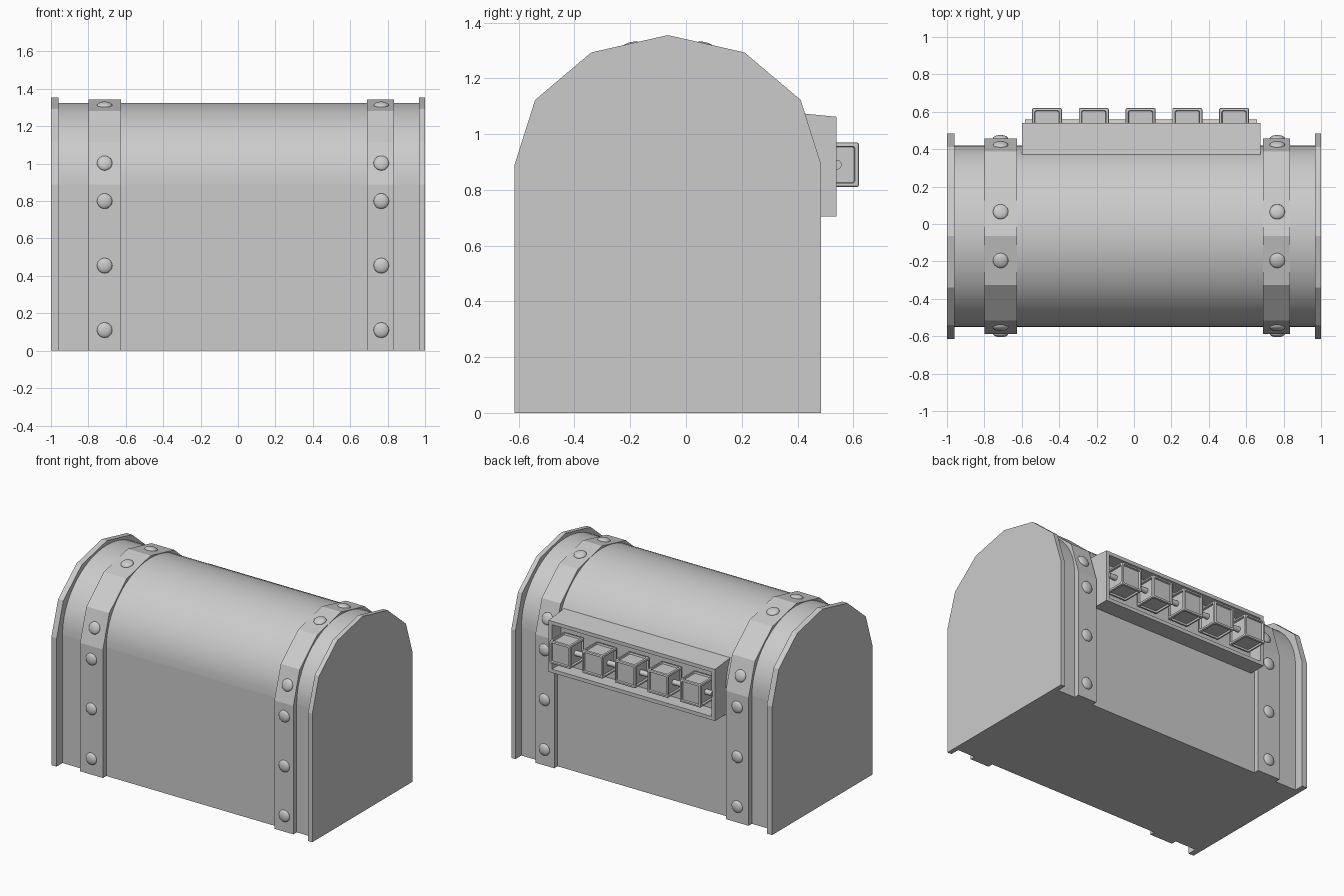
import bpy, bmesh, math
from mathutils import Vector

if "Cube" in bpy.data.objects:
    bpy.data.objects.remove(bpy.data.objects["Cube"])

CY, SPRING = -0.065, 0.89      # chest centre line and height where the arch starts


def arch(rx, rz, n):
    """Arch points (y, z) from back to front."""
    return [(CY + rx * math.cos(math.pi * i / n), SPRING + rz * math.sin(math.pi * i / n))
            for i in range(n + 1)]


def with_legs(pts):
    """Continue an arch straight down to the ground."""
    return [(pts[0][0], 0)] + pts + [(pts[-1][0], 0)]


def finish(name, bm):
    bmesh.ops.recalc_face_normals(bm, faces=bm.faces)
    me = bpy.data.meshes.new(name)
    bm.to_mesh(me)
    bm.free()
    ob = bpy.data.objects.new(name, me)
    bpy.context.collection.objects.link(ob)
    return ob


def prism(pts, x0, x1):
    """Extrude a (y, z) profile along x."""
    bm = bmesh.new()
    f = bm.faces.new([bm.verts.new((x0, y, z)) for y, z in pts])
    g = bmesh.ops.extrude_face_region(bm, geom=[f])["geom"]
    bmesh.ops.translate(bm, vec=(x1 - x0, 0, 0),
                        verts=[v for v in g if isinstance(v, bmesh.types.BMVert)])
    bmesh.ops.recalc_face_normals(bm, faces=bm.faces)
    return bm


def smooth(ob):
    bpy.ops.object.select_all(action="DESELECT")
    ob.select_set(True)
    bpy.context.view_layer.objects.active = ob
    bpy.ops.object.shade_smooth_by_angle(angle=math.radians(35))


def rivet(x, y, z, normal):
    bpy.ops.mesh.primitive_uv_sphere_add(segments=20, ring_count=10, radius=0.041, location=(x, y, z))
    ob = bpy.context.object
    ob.name = "rivet"
    ob.scale = (1, 1, 0.45)
    ob.rotation_euler = Vector(normal).to_track_quat("Z", "Y").to_euler()
    smooth(ob)


# Box and rounded lid
y0, y1 = CY - 0.485, CY + 0.485
finish("chest_base", prism([(y0, 0), (y1, 0), (y1, SPRING), (y0, SPRING)], -0.965, 0.975))
smooth(finish("chest_lid", prism(arch(0.485, 0.435, 32), -0.965, 0.975)))

# Faceted end plates
end = with_legs(arch(0.55, 0.465, 6))
finish("end_plate_left", prism(end, -1.0, -0.96))
finish("end_plate_right", prism(end, 0.968, 1.0))

# Straps with rivets on the walls and on four of the arch facets
band = arch(0.522, 0.452, 6)
for side, a, b, rx in (("left", -0.80, -0.625, -0.713), ("right", 0.69, 0.835, 0.766)):
    finish("strap_" + side, prism(with_legs(band), a, b))
    for z in (0.11, 0.455, 0.80):
        for s in (-1, 1):
            rivet(rx, CY + s * 0.522, z, (0, s, 0))
    for i in (0, 2, 3, 5):
        (ya, za), (yb, zb) = band[i], band[i + 1]
        rivet(rx, (ya + yb) / 2, (za + zb) / 2, (0, zb - za, ya - yb))

# Lock housing: open tray on the back wall
bm = prism([(0.33, 0.705), (0.54, 0.705), (0.54, 1.062), (0.33, 1.083)], -0.60, 0.675)
face = max(bm.faces, key=lambda f: f.calc_center_median().y)
bmesh.ops.inset_region(bm, faces=[face], thickness=0.035, depth=0)
g = bmesh.ops.extrude_face_region(bm, geom=[face])["geom"]
bmesh.ops.translate(bm, vec=(0, -0.10, 0), verts=[v for v in g if isinstance(v, bmesh.types.BMVert)])
if face.is_valid:
    bmesh.ops.delete(bm, geom=[face], context="FACES_ONLY")
finish("lock_housing", bm)

# Shaft carrying the dials
bpy.ops.mesh.primitive_cylinder_add(vertices=16, radius=0.018, depth=1.24,
                                    location=(0.0375, 0.54, 0.89), rotation=(0, math.pi / 2, 0))
shaft = bpy.context.object
shaft.name = "lock_shaft"
smooth(shaft)

# Five cube dials with recessed faces
for i in range(5):
    bm = bmesh.new()
    bmesh.ops.create_cube(bm, size=0.16)
    bmesh.ops.inset_individual(bm, faces=bm.faces[:], thickness=0.02, depth=0)
    panels = [f for f in bm.faces if abs(f.calc_center_median().length - 0.08) < 1e-4]
    bmesh.ops.inset_individual(bm, faces=panels, thickness=0.004, depth=-0.012)
    ob = finish("lock_dial", bm)
    ob.location = (-0.465 + 0.25 * i, 0.54, 0.89)
    bev = ob.modifiers.new("rounded_edges", "BEVEL")
    bev.width, bev.segments, bev.angle_limit = 0.007, 2, math.radians(80)
